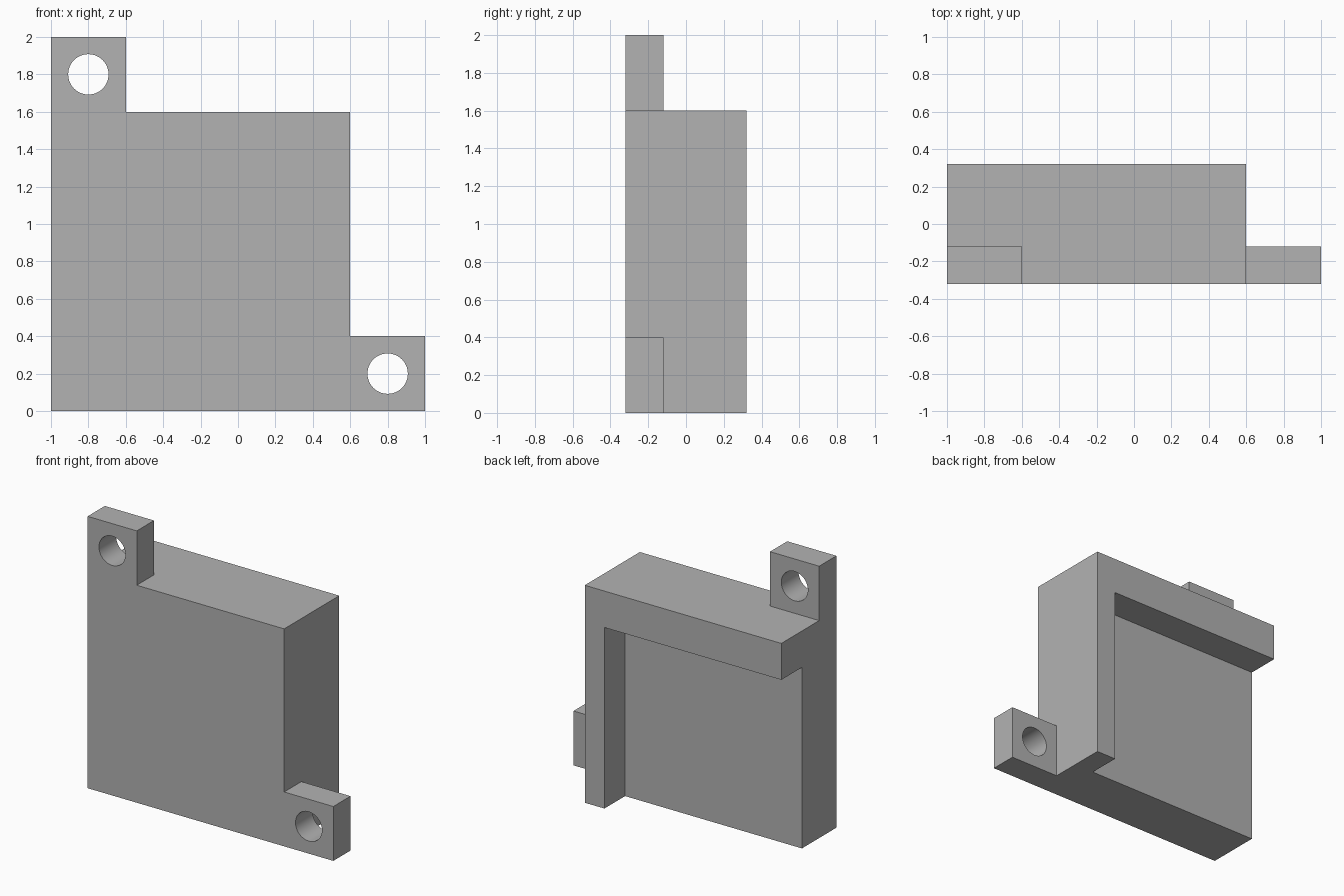
import bpy
import bmesh
import math
from mathutils import Matrix, Vector

cube = bpy.data.objects.get("Cube")
if cube:
    bpy.data.objects.remove(cube, do_unlink=True)

FRONT, BACK = -0.32, 0.32
LUG_BACK = -0.12      # rear face of the mounting lugs
FLOOR = 0.08          # floor of the rear recess
OVER = 0.2            # overshoot of cutters past the body

grey = bpy.data.materials.new("plain grey")
grey.use_nodes = True
colour = (0.448, 0.448, 0.448, 1)
grey.diffuse_color = colour
grey.node_tree.nodes["Principled BSDF"].inputs["Base Color"].default_value = colour


def add_object(name, bm):
    mesh = bpy.data.meshes.new(name)
    bm.to_mesh(mesh)
    bm.free()
    mesh.materials.append(grey)
    obj = bpy.data.objects.new(name, mesh)
    bpy.context.collection.objects.link(obj)
    return obj


def box(name, low, high):
    low, high = Vector(low), Vector(high)
    bm = bmesh.new()
    place = Matrix.Translation((low + high) / 2) @ Matrix.Diagonal((*(high - low), 1))
    bmesh.ops.create_cube(bm, size=1, matrix=place)
    return add_object(name, bm)


def hole_pin(name, x, z):
    bm = bmesh.new()
    place = Matrix.Translation((x, 0, z)) @ Matrix.Rotation(math.pi / 2, 4, "X")
    bmesh.ops.create_cone(bm, cap_ends=True, segments=48, radius1=0.108,
                          radius2=0.108, depth=2, matrix=place)
    return add_object(name, bm)


def combine(target, tool, operation):
    """Apply a boolean, discard the tool and merge coplanar faces."""
    mod = target.modifiers.new("boolean", "BOOLEAN")
    mod.operation, mod.solver, mod.object = operation, "EXACT", tool
    bpy.context.view_layer.update()
    graph = bpy.context.evaluated_depsgraph_get()
    mesh = bpy.data.meshes.new_from_object(target.evaluated_get(graph))
    target.modifiers.clear()
    target.data = mesh
    bpy.data.objects.remove(tool, do_unlink=True)
    bm = bmesh.new()
    bm.from_mesh(mesh)
    bmesh.ops.remove_doubles(bm, verts=bm.verts, dist=0.0001)
    bmesh.ops.dissolve_limit(bm, angle_limit=math.radians(1),
                             verts=bm.verts, edges=bm.edges)
    bm.to_mesh(mesh)
    bm.free()


# Main block
body = box("bracket_body", (-1, FRONT, 0), (0.6, BACK, 1.6))

# Rear recess, open at the bottom and on the right side
recess = box("recess_cutter", (-1 - OVER, FLOOR, -OVER), (0.44, BACK + OVER, 1.332))
combine(body, recess, "DIFFERENCE")

# Mounting lugs at two opposite corners
combine(body, box("upper_lug", (-1, FRONT, 1.4), (-0.6, LUG_BACK, 2)), "UNION")
combine(body, box("lower_lug", (0.4, FRONT, 0), (1, LUG_BACK, 0.4)), "UNION")

# Screw holes through the lugs
for x, z in ((-0.8, 1.8), (0.8, 0.2)):
    combine(body, hole_pin("hole_cutter", x, z), "DIFFERENCE")

bpy.ops.object.select_all(action="DESELECT")
body.select_set(True)
bpy.context.view_layer.objects.active = body
bpy.ops.object.shade_smooth_by_angle(angle=math.radians(30))
